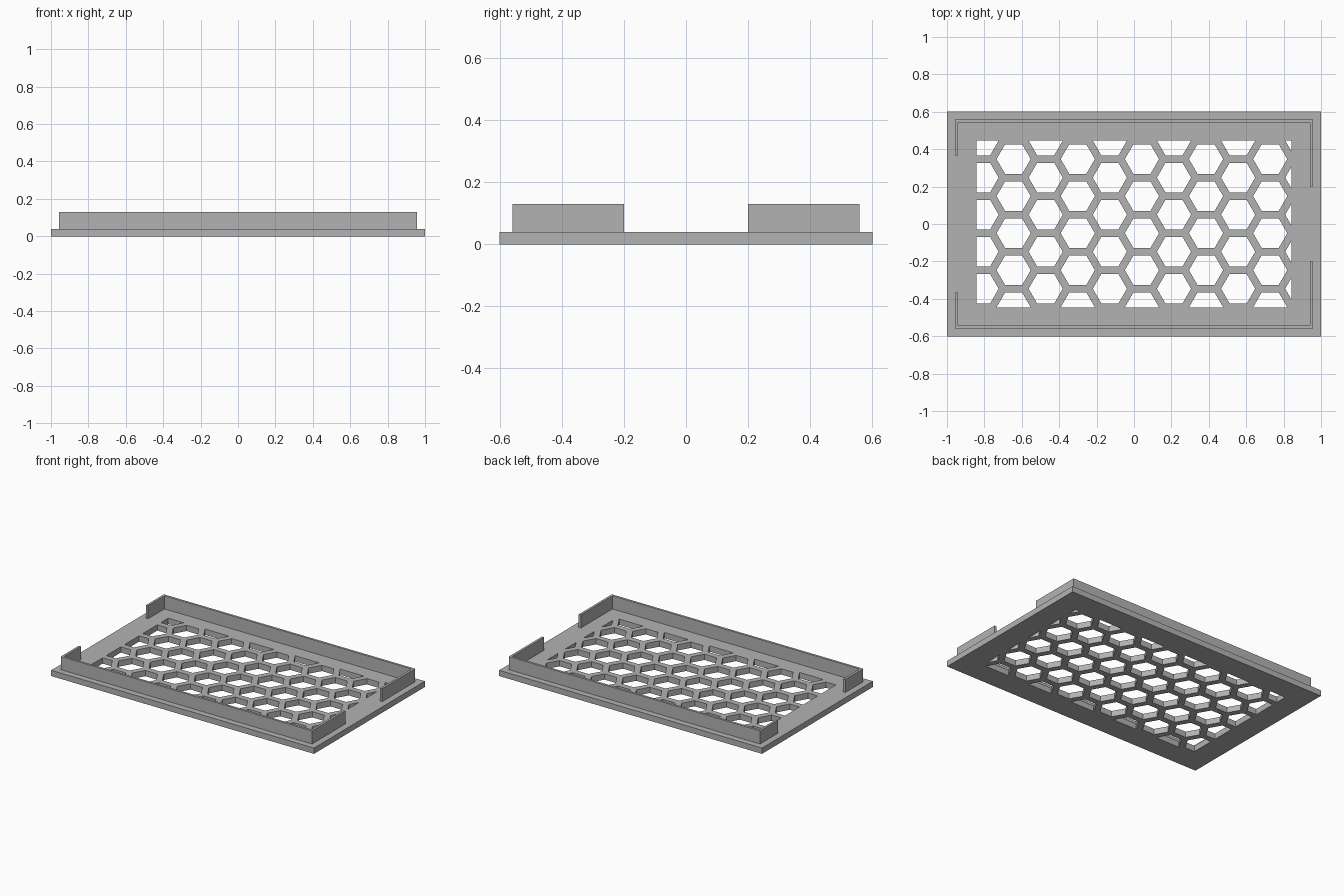
import bpy, bmesh, math
from mathutils import Vector

cube = bpy.data.objects.get("Cube")
if cube:
    bpy.data.objects.remove(cube, do_unlink=True)

# Overall sizes
PLATE_X, PLATE_Y, PLATE_Z = 1.0, 0.602, 0.04
WALL_X, WALL_Y, WALL_TOP, WALL = 0.956, 0.56, 0.13, 0.016
WINDOW_X, WINDOW_Y = 0.843, 0.446
PITCH, RIB = 0.198, 0.04

grey = bpy.data.materials.new("plain grey")
grey.use_nodes = True
colour = (0.45, 0.45, 0.45, 1)
grey.diffuse_color = colour
grey.node_tree.nodes["Principled BSDF"].inputs["Base Color"].default_value = colour


def make_object(name, bm):
    bmesh.ops.recalc_face_normals(bm, faces=bm.faces)
    mesh = bpy.data.meshes.new(name)
    bm.to_mesh(mesh)
    bm.free()
    mesh.materials.append(grey)
    obj = bpy.data.objects.new(name, mesh)
    bpy.context.collection.objects.link(obj)
    return obj


def add_outline(bm, points, z):
    return bm.faces.new([bm.verts.new((x, y, z)) for x, y in points])


def raise_faces(bm, height):
    result = bmesh.ops.extrude_face_region(bm, geom=bm.faces[:], use_keep_orig=True)
    verts = [g for g in result["geom"] if isinstance(g, bmesh.types.BMVert)]
    bmesh.ops.translate(bm, verts=verts, vec=(0, 0, height))


# Base plate
bm = bmesh.new()
add_outline(bm, [(-PLATE_X, -PLATE_Y), (PLATE_X, -PLATE_Y),
                 (PLATE_X, PLATE_Y), (-PLATE_X, PLATE_Y)], 0)
raise_faces(bm, PLATE_Z)
plate = make_object("vent_plate", bm)

# Honeycomb cutter: staggered hexagons trimmed to the window
bm = bmesh.new()
radius = (PITCH - RIB) / math.sqrt(3)
for col in range(11):
    cx = -0.815 + col * PITCH * math.sqrt(3) / 2
    for row in range(6):
        cy = WINDOW_Y - (row + 0.5 * (col % 2)) * PITCH
        add_outline(bm, [(cx + radius * math.cos(k * math.pi / 3),
                          cy + radius * math.sin(k * math.pi / 3))
                         for k in range(6)], -0.1)
for normal, dist in (((1, 0, 0), WINDOW_X), ((-1, 0, 0), WINDOW_X),
                     ((0, 1, 0), WINDOW_Y), ((0, -1, 0), WINDOW_Y)):
    bmesh.ops.bisect_plane(bm, geom=bm.verts[:] + bm.edges[:] + bm.faces[:],
                           plane_co=Vector(normal) * dist, plane_no=normal,
                           clear_outer=True)
raise_faces(bm, 0.3)
cutter = make_object("honeycomb_cutter", bm)
cutter.hide_render = True

cut = plate.modifiers.new("honeycomb", 'BOOLEAN')
cut.operation = 'DIFFERENCE'
cut.solver = 'EXACT'
cut.object = cutter
bpy.context.view_layer.objects.active = plate
bpy.ops.object.modifier_apply(modifier=cut.name)
bpy.data.objects.remove(cutter, do_unlink=True)

# Upright rims: a long wall with a short left arm and a shorter right arm
inner_x, inner_y = WALL_X - WALL, WALL_Y - WALL
for name, side in (("back_rim", 1), ("front_rim", -1)):
    bm = bmesh.new()
    outline = [(-WALL_X, 0.366), (-WALL_X, WALL_Y), (WALL_X, WALL_Y), (WALL_X, 0.2),
               (inner_x, 0.2), (inner_x, inner_y), (-inner_x, inner_y), (-inner_x, 0.366)]
    add_outline(bm, [(x, side * y) for x, y in outline], PLATE_Z)
    raise_faces(bm, WALL_TOP - PLATE_Z)
    make_object(name, bm)
